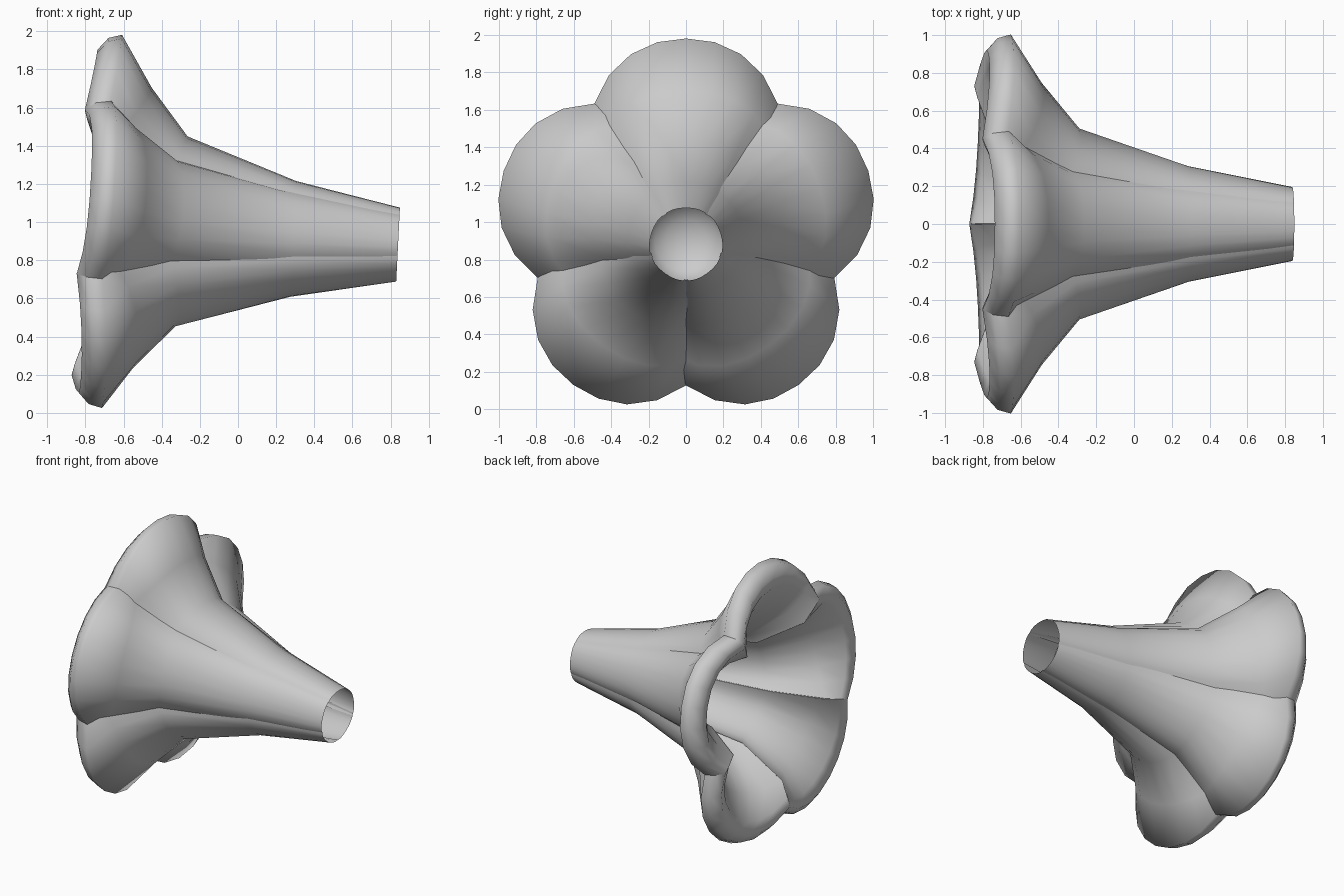
import bpy, bmesh, math
from mathutils import Matrix

if "Cube" in bpy.data.objects:
    bpy.data.objects.remove(bpy.data.objects["Cube"])

# whole flower leans slightly about y
PLACE = Matrix.Translation((0, 0, 0.925)) @ Matrix.Rotation(0.05, 4, 'Y')

# petal rows: spine x, spine radius, half width, edge x drop, edge radius drop
ROWS = [
    (0.84, 0.193, 0.12, 0.00, 0.045),
    (0.29, 0.305, 0.195, 0.00, 0.09),
    (-0.29, 0.51, 0.31, 0.08, 0.18),
    (-0.49, 0.755, 0.44, 0.15, 0.24),
    (-0.66, 1.025, 0.495, 0.04, 0.36),   # outer edge
    (-0.73, 1.005, 0.485, 0.05, 0.35),   # rolled lip
    (-0.785, 0.94, 0.455, 0.05, 0.32),
    (-0.76, 0.85, 0.415, 0.06, 0.28),    # inner face of the petal
    (-0.62, 0.67, 0.345, 0.16, 0.20),
    (-0.36, 0.42, 0.22, 0.10, 0.12),
    (0.29, 0.265, 0.152, 0.00, 0.06),
    (0.55, 0.22, 0.127, 0.00, 0.05),
]
COLS = 8


def finish(bm, name):
    bmesh.ops.recalc_face_normals(bm, faces=bm.faces)
    me = bpy.data.meshes.new(name)
    bm.to_mesh(me)
    bm.free()
    for p in me.polygons:
        p.use_smooth = True
    ob = bpy.data.objects.new(name, me)
    bpy.context.collection.objects.link(ob)
    ob.matrix_world = PLACE
    return ob


def petal(name, angle):
    bm = bmesh.new()
    grid = []
    for x, r, w, dx, dr in ROWS:
        row = []
        for c in range(COLS + 1):
            t = 2 * c / COLS - 1
            a = abs(t)
            y = w * (1.25 * t - 0.25 * t ** 3)
            row.append(bm.verts.new((x - dx * a ** 2.5, y, r - dr * a ** 2.1)))
        grid.append(row)
    for lo, hi in zip(grid, grid[1:]):
        for c in range(COLS):
            bm.faces.new((lo[c], lo[c + 1], hi[c + 1], hi[c]))
    bmesh.ops.rotate(bm, verts=bm.verts, matrix=Matrix.Rotation(angle, 3, 'X'))
    return finish(bm, name)


# five petals forming the trumpet
for k in range(5):
    petal(f"petal_{k + 1}", k * math.tau / 5)

# concave cup closing the throat inside the tube
bm = bmesh.new()
rings = []
for j in range(5):
    a = math.radians(90 - 20 * j)
    rings.append([bm.verts.new((0.55 - 0.15 * math.cos(a), 0.22 * math.sin(a) * math.cos(b),
                                0.22 * math.sin(a) * math.sin(b)))
                  for b in (math.tau * n / 20 for n in range(20))])
for r0, r1 in zip(rings, rings[1:]):
    for n in range(20):
        m = (n + 1) % 20
        bm.faces.new((r0[n], r0[m], r1[m], r1[n]))
bm.faces.new(rings[-1])
finish(bm, "throat_cup")
